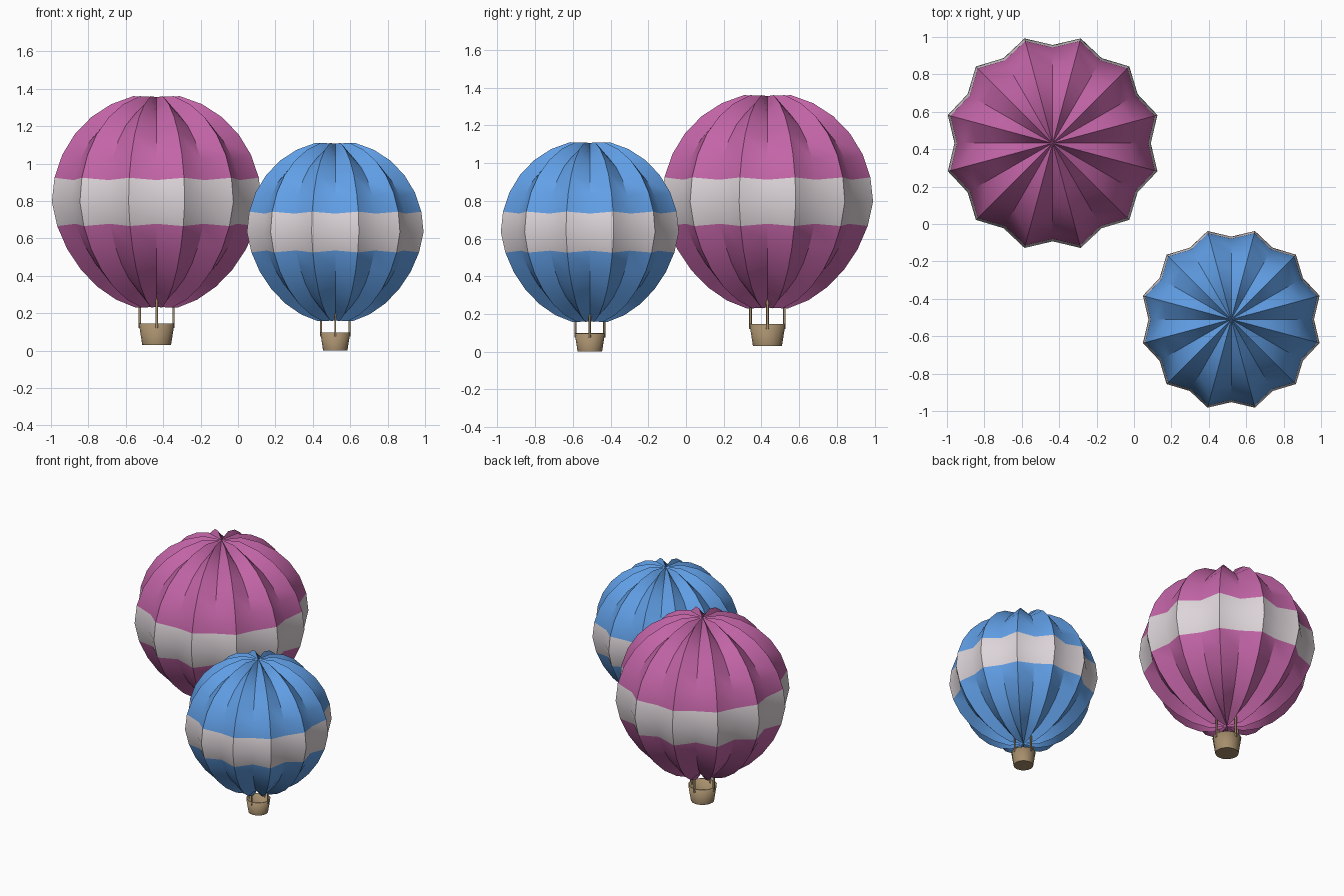
import bpy, bmesh, math

if "Cube" in bpy.data.objects:
    bpy.data.objects.remove(bpy.data.objects["Cube"])


def material(name, rgb):
    m = bpy.data.materials.new(name)
    m.diffuse_color = (*rgb, 1)
    m.use_nodes = True
    m.node_tree.nodes["Principled BSDF"].inputs["Base Color"].default_value = m.diffuse_color
    return m


PINK = material("pink_fabric", (0.55, 0.13, 0.39))
BLUE = material("blue_fabric", (0.12, 0.35, 0.80))
WHITE = material("white_fabric", (0.72, 0.66, 0.69))
WICKER = material("wicker", (0.38, 0.27, 0.15))

SEGS, RINGS = 24, 14


def finish(name, bm, mats, angle=30):
    bmesh.ops.recalc_face_normals(bm, faces=bm.faces)
    me = bpy.data.meshes.new(name)
    bm.to_mesh(me)
    bm.free()
    for m in mats:
        me.materials.append(m)
    ob = bpy.data.objects.new(name, me)
    bpy.context.collection.objects.link(ob)
    bpy.ops.object.select_all(action='DESELECT')
    bpy.context.view_layer.objects.active = ob
    ob.select_set(True)
    bpy.ops.object.shade_smooth_by_angle(angle=math.radians(angle))
    return ob


def envelope(name, loc, r_ridge, r_valley, r_pole, fabric):
    # Gored sphere: ridges and valleys alternate, lower half tapers slightly
    bm = bmesh.new()
    top = bm.verts.new((0, 0, r_pole))
    rows = []
    for j in range(1, RINGS):
        lat = math.pi / 2 - math.pi * j / RINGS
        taper = 1 + 0.12 * min(0, math.sin(lat))
        row = []
        for i in range(SEGS):
            a = math.tau * i / SEGS
            r = r_ridge if i % 2 else r_valley
            h = r * math.cos(lat) * taper
            row.append(bm.verts.new((h * math.cos(a), h * math.sin(a), r * math.sin(lat))))
        rows.append(row)
    bottom = bm.verts.new((0, 0, -r_pole))
    for i in range(SEGS):
        k = (i + 1) % SEGS
        bm.faces.new((top, rows[0][i], rows[0][k]))
        bm.faces.new((bottom, rows[-1][k], rows[-1][i]))
        for j in range(len(rows) - 1):
            f = bm.faces.new((rows[j][i], rows[j + 1][i], rows[j + 1][k], rows[j][k]))
            # White band around the equator
            f.material_index = 1 if j + 1 in (RINGS // 2 - 1, RINGS // 2) else 0
    finish(name, bm, [fabric, WHITE]).location = loc


def basket(name, loc, r_low, r_top, height):
    # Open tapered cup with a thin wall
    bm = bmesh.new()
    bmesh.ops.create_cone(bm, cap_ends=True, segments=16, radius1=r_low, radius2=r_top, depth=height)
    lid = [f for f in bm.faces if all(v.co.z > 0 for v in f.verts)]
    bmesh.ops.delete(bm, geom=lid, context='FACES_ONLY')
    bmesh.ops.translate(bm, verts=bm.verts, vec=(0, 0, height / 2))
    ob = finish(name, bm, [WICKER])
    ob.location = loc
    mod = ob.modifiers.new("wall", 'SOLIDIFY')
    mod.thickness = r_top * 0.06
    mod.offset = -1


def rope(name, x, y, z0, z1, r):
    bm = bmesh.new()
    bmesh.ops.create_cone(bm, cap_ends=True, segments=6, radius1=r, radius2=r, depth=z1 - z0)
    finish(name, bm, [WICKER], 70).location = (x, y, (z0 + z1) / 2)


def balloon(name, x, y, zc, s, z_base, fabric):
    envelope(name + "_envelope", (x, y, zc), 0.58 * s, 0.525 * s, 0.56 * s, fabric)
    basket(name + "_basket", (x, y, z_base), 0.077 * s, 0.095 * s, 0.115 * s)
    # Four ropes between basket rim and envelope
    for i in range(4):
        a = math.pi / 2 * i
        d = 0.09 * s
        rope(f"{name}_rope_{i + 1}", x + d * math.cos(a), y + d * math.sin(a),
             z_base + 0.09 * s, z_base + 0.25 * s, 0.007 * s)


balloon("large_balloon", -0.435, 0.432, 0.795, 1.0, 0.03, PINK)
balloon("small_balloon", 0.52, -0.51, 0.634, 0.843, 0.0, BLUE)
